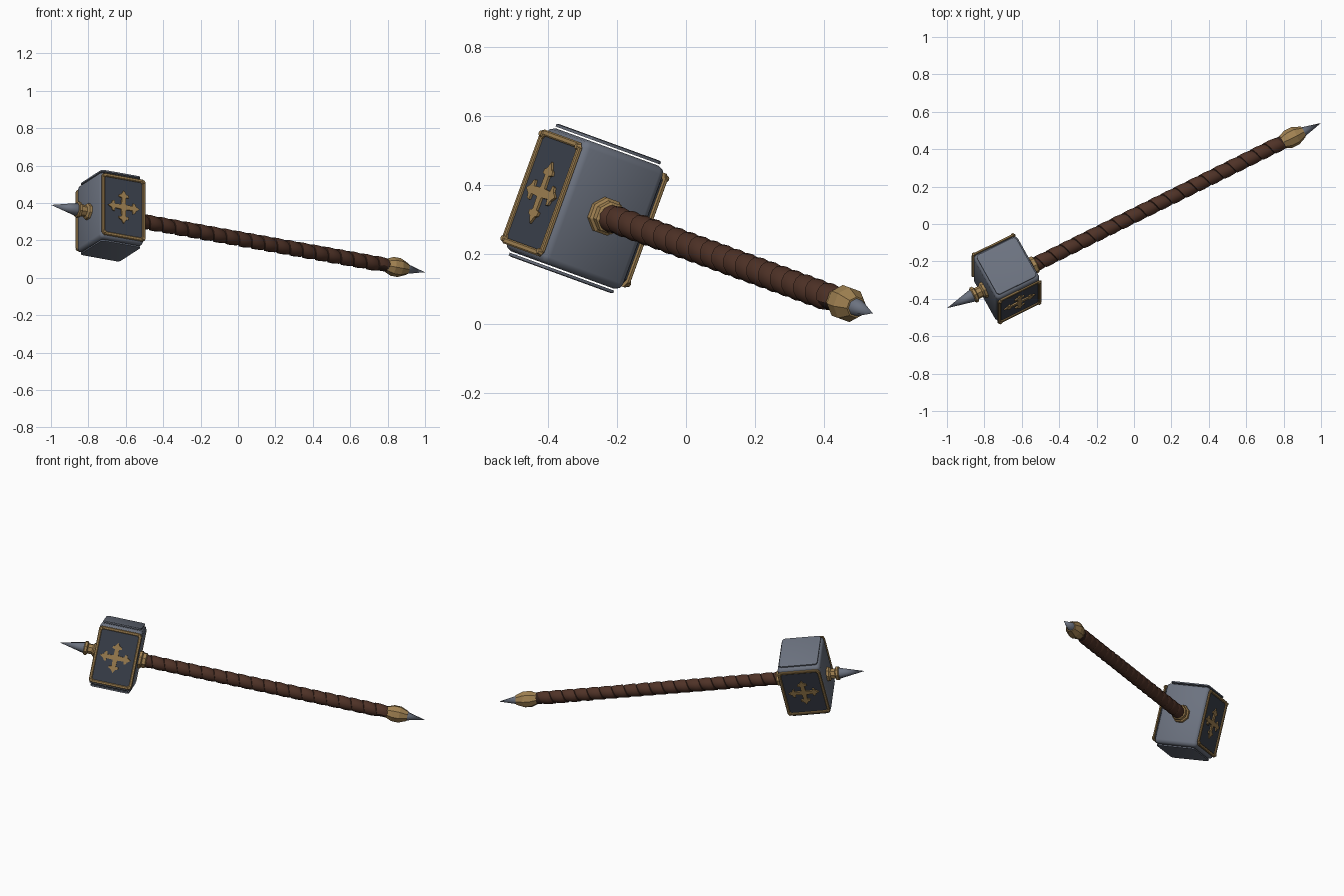
import bpy, bmesh, math
from mathutils import Matrix, Vector

if "Cube" in bpy.data.objects:
    bpy.data.objects.remove(bpy.data.objects["Cube"])

# Local frame: X runs along the shaft from head spike tip, Y is across the panels, Z is head height
d = Vector((2.0, 0.99, -0.36)).normalized()
u = Vector((0, -d.z, d.y)).normalized()
y = u.cross(d)
M = Matrix((d, y, u)).transposed().to_4x4()
M.translation = Vector((-1.0, -0.45, 0.39))
HEAD = 0.36


def material(name, rgb):
    m = bpy.data.materials.new(name)
    m.diffuse_color = (*rgb, 1)
    m.use_nodes = True
    m.node_tree.nodes["Principled BSDF"].inputs["Base Color"].default_value = m.diffuse_color
    return m


steel = material("steel", (0.15, 0.17, 0.215))
dark = material("dark_steel", (0.045, 0.054, 0.075))
gold = material("aged_gold", (0.36, 0.225, 0.085))
leather = material("brown_leather", (0.078, 0.032, 0.02))
seam = material("dark_leather", (0.03, 0.014, 0.01))


def finish(name, bm, mat, smooth=None):
    bmesh.ops.recalc_face_normals(bm, faces=bm.faces)
    bm.transform(M)
    me = bpy.data.meshes.new(name)
    bm.to_mesh(me)
    bm.free()
    me.materials.append(mat)
    ob = bpy.data.objects.new(name, me)
    bpy.context.collection.objects.link(ob)
    if smooth:
        bpy.ops.object.select_all(action='DESELECT')
        ob.select_set(True)
        bpy.context.view_layer.objects.active = ob
        bpy.ops.object.shade_smooth_by_angle(angle=math.radians(smooth))
    return ob


def box(bm, c, half):
    mat = Matrix.Translation(c) @ Matrix.Diagonal((*[2 * h for h in half], 1))
    return bmesh.ops.create_cube(bm, size=1, matrix=mat)['verts']


def lathe(name, profile, mat, sides=8, smooth=None):
    """Turn (distance, radius) points around the shaft axis; zero radius makes a tip."""
    bm = bmesh.new()
    rings = []
    for s, r in profile:
        if r == 0:
            rings.append([bm.verts.new((s, 0, 0))])
        else:
            rings.append([bm.verts.new((s, r * math.cos(a), r * math.sin(a)))
                          for a in [2 * math.pi * (i + 0.5) / sides for i in range(sides)]])
    for a, b in zip(rings, rings[1:]):
        for i in range(sides):
            j = (i + 1) % sides
            quad = [a[i % len(a)], a[j % len(a)], b[j % len(b)], b[i % len(b)]]
            bm.faces.new(list(dict.fromkeys(quad)))
    for r in (rings[0], rings[-1]):
        if len(r) > 2:
            bm.faces.new(r)
    return finish(name, bm, mat, smooth)


def chamfer_rect(w, h, c):
    return [(w - c, -h), (w, -h + c), (w, h - c), (w - c, h),
            (-w + c, h), (-w, h - c), (-w, -h + c), (-w + c, -h)]


def plate(bm, pts, y0, y1):
    """Extrude an (x, z) outline between two Y planes."""
    f = bm.faces.new([bm.verts.new((HEAD + x, y0, z)) for x, z in pts])
    ext = bmesh.ops.extrude_face_region(bm, geom=[f])['geom']
    bmesh.ops.translate(bm, vec=(0, y1 - y0, 0),
                        verts=[v for v in ext if isinstance(v, bmesh.types.BMVert)])


# Head block with rounded edges
bm = bmesh.new()
box(bm, (HEAD, 0, 0), (0.132, 0.142, 0.189))
bmesh.ops.bevel(bm, geom=bm.edges[:], offset=0.022, segments=2, profile=0.5, affect='EDGES')
finish("head_block", bm, steel, 50)

# Thin striking caps floating just off the ends
for label, k in (("upper", 1), ("lower", -1)):
    bm = bmesh.new()
    box(bm, (HEAD, 0, k * 0.198), (0.119, 0.126, 0.004))
    bmesh.ops.bevel(bm, geom=[e for e in bm.edges if abs(e.verts[0].co.z - e.verts[1].co.z) > 0.004],
                    offset=0.018, segments=3, profile=0.5, affect='EDGES')
    top = [f for f in bm.faces if f.normal.z * k > 0.9]
    bmesh.ops.inset_region(bm, faces=top, thickness=0.008)
    bmesh.ops.translate(bm, vec=(0, 0, k * 0.002), verts=list({v for f in top for v in f.verts}))
    finish(label + "_cap", bm, steel, 30)

# Decorated panels on both broad sides
for label, k in (("front", -1), ("back", 1)):
    bm = bmesh.new()
    plate(bm, chamfer_rect(0.118, 0.162, 0.01), k * 0.140, k * 0.147)
    finish(label + "_panel", bm, dark)

    # Gold frame
    bm = bmesh.new()
    rows = [[bm.verts.new((HEAD + x, k * yy, z)) for x, z in chamfer_rect(w, h, c)]
            for w, h, c, yy in ((0.132, 0.175, 0.016, 0.145), (0.132, 0.175, 0.016, 0.152),
                                (0.128, 0.171, 0.016, 0.155), (0.118, 0.161, 0.012, 0.155),
                                (0.114, 0.157, 0.010, 0.152), (0.114, 0.157, 0.010, 0.145))]
    for a, b in zip(rows, rows[1:] + rows[:1]):
        for i in range(8):
            j = (i + 1) % 8
            bm.faces.new((a[i], a[j], b[j], b[i]))
    finish(label + "_frame", bm, gold)

    # Corner studs
    bm = bmesh.new()
    for sx in (-1, 1):
        for sz in (-1, 1):
            mat = (Matrix.Translation((HEAD + sx * 0.118, k * 0.154, sz * 0.161))
                   @ Matrix.Rotation(-k * math.pi / 2, 4, 'X'))
            bmesh.ops.create_cone(bm, cap_ends=True, segments=8, radius1=0.013,
                                  radius2=0.008, depth=0.012, matrix=mat)
    finish(label + "_studs", bm, gold)

    # Flared cross: one arm outline turned four times
    arm = [(0.014, 0.014), (0.012, 0.052), (0.030, 0.056), (0.027, 0.068),
           (0.014, 0.073), (0, 0.094)]
    arm = arm + [(-x, z) for x, z in reversed(arm[1:-1])]
    outline = []
    for q in range(4):
        c, s = round(math.cos(q * math.pi / 2)), round(math.sin(q * math.pi / 2))
        outline += [(c * x - s * z, s * x + c * z) for x, z in arm]
    bm = bmesh.new()
    plate(bm, outline, k * 0.146, k * 0.154)
    finish(label + "_cross", bm, gold)

# Head spike and its collar
lathe("head_spike", [(0, 0), (0.158, 0.036), (0.17, 0.03)], steel, 8, 50)
lathe("spike_collar", [(0.153, 0.038), (0.158, 0.044), (0.172, 0.044), (0.178, 0.032),
                       (0.205, 0.032), (0.214, 0.044), (0.235, 0.046)], gold)

# Stepped collar under the head
lathe("handle_collar", [(0.485, 0.056), (0.508, 0.056), (0.514, 0.048),
                        (0.534, 0.048), (0.540, 0.040)], gold)

# Shaft core
lathe("handle_core", [(0.48, 0.035), (2.06, 0.035)], seam, 12, 40)

# Spiral leather wrap with a raised leading edge
bm = bmesh.new()
START, END, PITCH, N = 0.46, 2.045, 0.077, 12
steps = int((END - START) / PITCH * N)
section = [(0.0, 0.033), (0.003, 0.040), (0.03, 0.0415), (0.07, 0.0375), (0.076, 0.033)]
prev = None
for i in range(steps - N + 1):
    a = 2 * math.pi * i / N
    s0 = START + PITCH * i / N
    row = [bm.verts.new((s0 + ds, r * math.cos(a), r * math.sin(a))) for ds, r in section]
    if prev:
        for j in range(len(row) - 1):
            bm.faces.new((prev[j], prev[j + 1], row[j + 1], row[j]))
    prev = row
finish("handle_wrap", bm, leather, 35)

# Faceted pommel and its spike
lathe("pommel", [(2.025, 0.036), (2.062, 0.051), (2.105, 0.051), (2.153, 0.031)], gold)
lathe("pommel_spike", [(2.145, 0.028), (2.26, 0)], steel, 8, 50)
